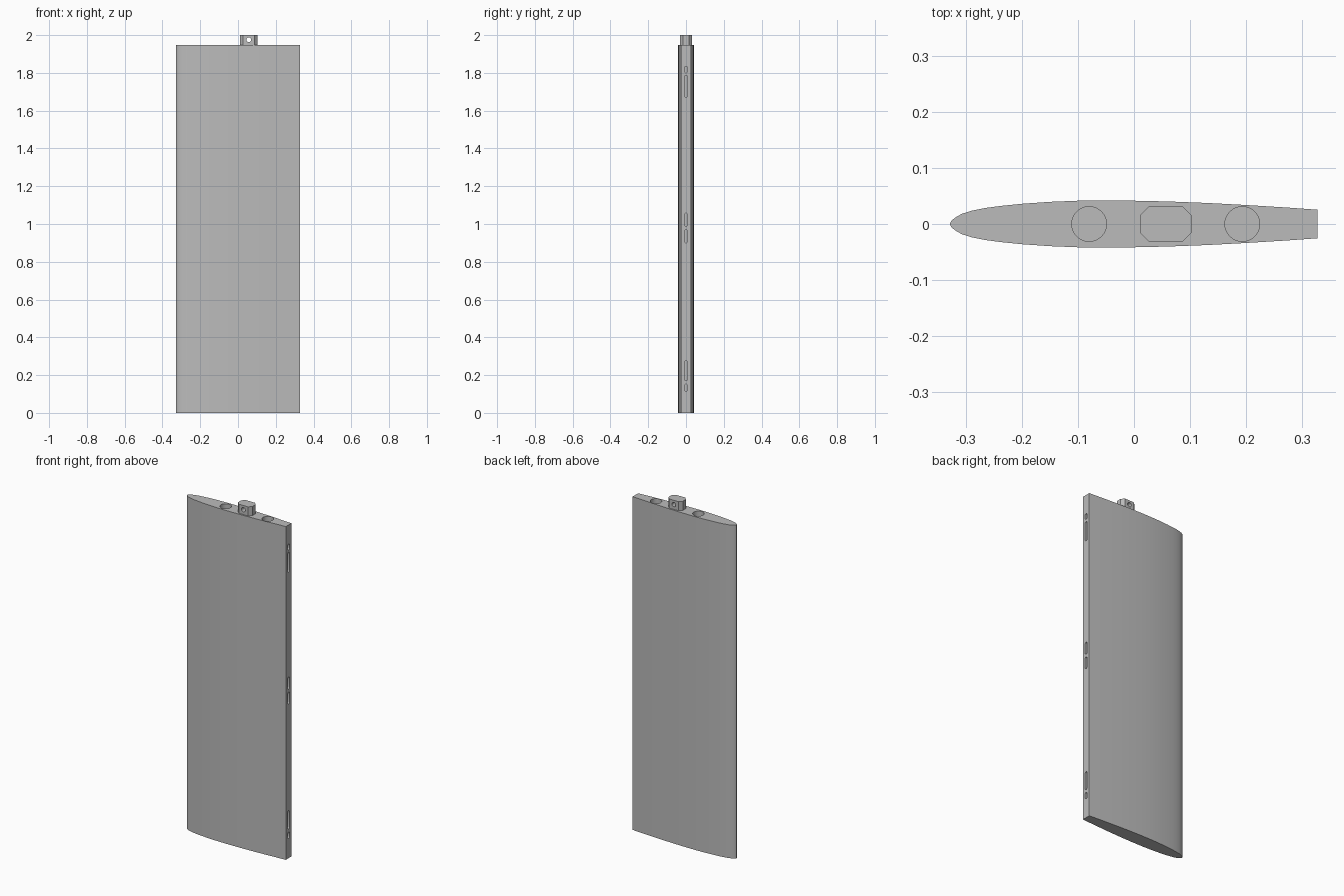
import bpy, bmesh, math
from mathutils import Vector

if "Cube" in bpy.data.objects:
    bpy.data.objects.remove(bpy.data.objects["Cube"])

grey = bpy.data.materials.new("plain_grey")
grey.diffuse_color = (0.5, 0.5, 0.5, 1)
grey.use_nodes = True
grey.node_tree.nodes["Principled BSDF"].inputs["Base Color"].default_value = grey.diffuse_color


def prism(name, pts, origin, u, v, w, depth):
    """Extrude a 2D outline (in u, v) along w."""
    o, u, v, w = map(Vector, (origin, u, v, w))
    bm = bmesh.new()
    face = bm.faces.new([bm.verts.new(o + u * a + v * b) for a, b in pts])
    ext = bmesh.ops.extrude_face_region(bm, geom=[face])
    moved = [g for g in ext["geom"] if isinstance(g, bmesh.types.BMVert)]
    bmesh.ops.translate(bm, verts=moved, vec=w * depth)
    bmesh.ops.recalc_face_normals(bm, faces=bm.faces)
    me = bpy.data.meshes.new(name)
    bm.to_mesh(me)
    bm.free()
    me.materials.append(grey)
    ob = bpy.data.objects.new(name, me)
    bpy.context.collection.objects.link(ob)
    return ob


def stadium(r, half, n=8):
    """Circle outline stretched by +-half along the second axis."""
    top = [(r * math.cos(math.pi * i / n), half + r * math.sin(math.pi * i / n)) for i in range(n + 1)]
    return top + [(-a, -b) for a, b in top]


def circle(r, n=32):
    return [(r * math.cos(2 * math.pi * i / n), r * math.sin(2 * math.pi * i / n)) for i in range(n)]


def cut(ob, cutter):
    m = ob.modifiers.new("cut", "BOOLEAN")
    m.operation, m.solver, m.object = "DIFFERENCE", "EXACT", cutter
    cutter.hide_render = True
    cutter.hide_set(True)


X, Y, Z = (1, 0, 0), (0, 1, 0), (0, 0, 1)
TOP = 1.947

# Foil panel: rounded leading edge, blunt trailing edge
half = [(-0.3265, 0.004), (-0.323, 0.008), (-0.317, 0.0125), (-0.307, 0.018), (-0.29, 0.0235),
        (-0.265, 0.0285), (-0.235, 0.0325), (-0.2, 0.036), (-0.15, 0.0395), (-0.1, 0.0415),
        (-0.05, 0.042), (0, 0.0415), (0.06, 0.0402), (0.13, 0.0375), (0.2, 0.0338),
        (0.27, 0.0295), (0.327, 0.0255)]
outline = [(-0.328, 0)] + half + [(x, -y) for x, y in reversed(half)]
panel = prism("foil_panel", outline, (0, 0, 0), X, Y, Z, TOP)

# Round sockets in the top end
for x in (-0.08, 0.193):
    cut(panel, prism("socket_cutter", circle(0.031), (x, 0, TOP - 0.1), X, Y, Z, 0.2))

# Hinge slots in the trailing edge: bottom, top
for z0, z1 in ((0.115, 0.152), (0.17, 0.277), (0.9, 0.97), (0.987, 1.058), (1.67, 1.787), (1.8, 1.835)):
    r = 0.008
    cut(panel, prism("slot_cutter", stadium(r, (z1 - z0) / 2 - r), (0.297, 0, (z0 + z1) / 2), Y, Z, X, 0.06))

# Chamfered lug with a cross hole
a, b, c = 0.0465, 0.0315, 0.0165
oct_pts = [(a, -b + c), (a, b - c), (a - c, b), (c - a, b), (-a, b - c), (-a, c - b), (c - a, -b), (a - c, -b)]
lug = prism("mounting_lug", oct_pts, (0.057, 0, TOP), X, Y, Z, 2 - TOP)
cut(lug, prism("pin_hole_cutter", circle(0.0125, 24), (0.057, -0.1, 1.975), X, Z, Y, 0.2))

# Apply the cuts, then smooth the curved skin
bpy.context.view_layer.update()
dg = bpy.context.evaluated_depsgraph_get()
for ob in (panel, lug):
    me = bpy.data.meshes.new_from_object(ob.evaluated_get(dg))
    ob.modifiers.clear()
    ob.data = me
for ob in list(bpy.data.objects):
    if "cutter" in ob.name:
        bpy.data.objects.remove(ob)
for ob in (panel, lug):
    bpy.ops.object.select_all(action="DESELECT")
    ob.select_set(True)
    bpy.context.view_layer.objects.active = ob
    bpy.ops.object.shade_smooth_by_angle(angle=math.radians(30))
